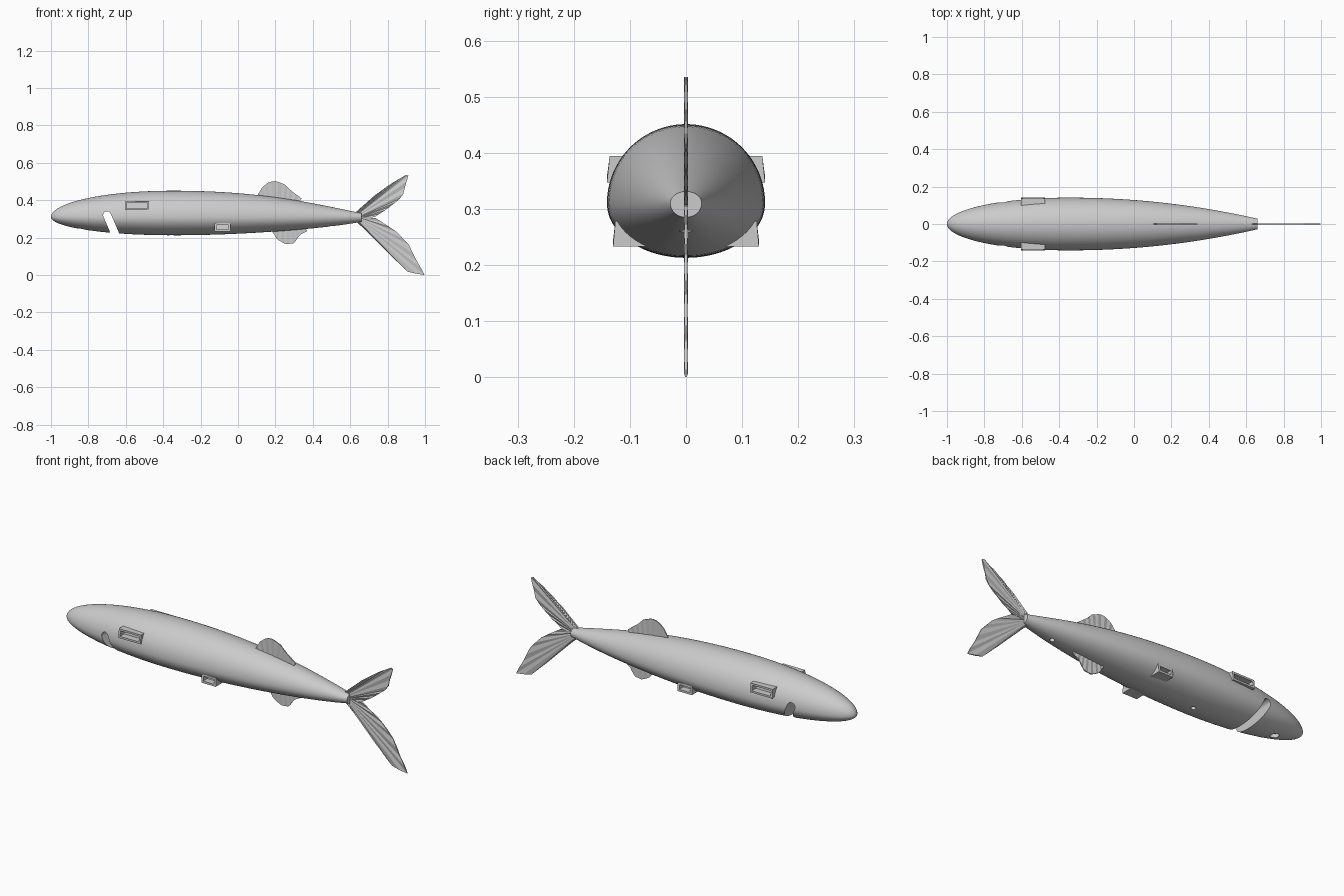
import bpy, bmesh, math
from mathutils import Vector, Matrix

cube = bpy.data.objects.get("Cube")
if cube:
    bpy.data.objects.remove(cube, do_unlink=True)

grey = bpy.data.materials.new("plain_grey")
grey.use_nodes = True
COLOUR = (0.6, 0.6, 0.6, 1)
grey.diffuse_color = COLOUR
grey.node_tree.nodes["Principled BSDF"].inputs["Base Color"].default_value = COLOUR

AXIS = 0.31          # height of the body's centre line


def finish(bm, name):
    bmesh.ops.recalc_face_normals(bm, faces=bm.faces)
    mesh = bpy.data.meshes.new(name)
    bm.to_mesh(mesh)
    bm.free()
    mesh.materials.append(grey)
    obj = bpy.data.objects.new(name, mesh)
    bpy.context.collection.objects.link(obj)
    return obj


def bridge(bm, a, b):
    n = len(a)
    for i in range(n):
        bm.faces.new((a[i], a[(i + 1) % n], b[(i + 1) % n], b[i]))


def prism(name, outline, y0, y1):
    """Extrude an x-z outline along y."""
    bm = bmesh.new()
    ends = [[bm.verts.new((x, y, z)) for x, z in outline] for y in (y0, y1)]
    for ring in ends:
        bm.faces.new(ring)
    bridge(bm, *ends)
    return finish(bm, name)


# Body: stretched teardrop with a flatter belly
def body_radius(x):
    if x < -0.35:
        return 0.141 * math.sqrt(max(0, 1 - ((x + 0.35) / 0.65) ** 2))
    return 0.141 - 0.113 * ((x + 0.35) / 1.01) ** 2.05


def build_body(sides=96):
    nose = [-0.35 - 0.65 * math.cos(math.pi / 2 * i / 24) for i in range(1, 24)]
    rear = [-0.35 + 1.01 * i / 28 for i in range(29)]
    bm = bmesh.new()
    tip = bm.verts.new((-1, 0, AXIS))
    rings = []
    for x in nose + rear:
        r = body_radius(x)
        t = max(0, (x + 0.35) / 1.01)
        up, down = r * (1 - 0.25 * t ** 4), r * (0.69 + 0.21 * t ** 4)
        ring = []
        for k in range(sides):
            a = math.tau * k / sides
            s = math.sin(a)
            ring.append(bm.verts.new((x, r * math.cos(a), AXIS + s * (up if s > 0 else down))))
        rings.append(ring)
    for a, b in zip(rings, rings[1:]):
        bridge(bm, a, b)
    for k in range(sides):
        bm.faces.new((tip, rings[0][k], rings[0][(k + 1) % sides]))
    bm.faces.new(rings[-1])
    return finish(bm, "body")


def cut(target, cutter):
    cutter.hide_render = True
    mod = target.modifiers.new("cut", "BOOLEAN")
    mod.operation = "DIFFERENCE"
    mod.solver = "EXACT"
    mod.object = cutter
    bpy.context.view_layer.objects.active = target
    bpy.ops.object.modifier_apply(modifier=mod.name)
    bpy.data.objects.remove(cutter, do_unlink=True)


body = build_body()

# Slanted slot with a round upper end, right through the chin
top, low = Vector((-0.70, 0.32)), Vector((-0.635, 0.17))
along = (top - low).normalized()
side = Vector((along.y, -along.x))
slot = [top + 0.021 * (side * math.cos(a) + along * math.sin(a))
        for a in (math.pi * i / 16 for i in range(17))]
slot += [low - 0.021 * side, low + 0.021 * side]
cut(body, prism("slot_cutter", slot, -0.3, 0.3))

# Round sockets along the belly
for x, r, z in ((-0.84, 0.022, 0.24), (-0.355, 0.012, 0.21), (0.49, 0.012, 0.26)):
    bm = bmesh.new()
    bmesh.ops.create_cone(bm, cap_ends=True, segments=24, radius1=r, radius2=r, depth=0.06,
                          matrix=Matrix.Translation((x, 0, z)))
    cut(body, finish(bm, "socket_cutter"))


# Side vents: protruding frames with a recess
def vent(name, sign, x0, x1, z0, z1, y_in, y_low, y_high, rim, depth):
    def loop(bm, inset, y0, y1):
        a, b, c, d = x0 + inset, x1 - inset, z0 + inset, z1 - inset
        return [bm.verts.new((x, sign * y, z)) for x, y, z in
                ((a, y0, c), (b, y0, c), (b, y1, d), (a, y1, d))]
    bm = bmesh.new()
    back = loop(bm, 0, y_in, y_in)
    front = loop(bm, 0, y_low, y_high)
    lip = loop(bm, rim, y_low, y_high)
    floor = loop(bm, rim, y_low - depth, y_high - depth)
    for a, b in ((back, front), (front, lip), (lip, floor)):
        bridge(bm, a, b)
    bm.faces.new(back)
    bm.faces.new(floor)
    finish(bm, name)
    # Clear the body skin out of the recess
    e = rim * 0.6
    hole = [(x0 + e, z0 + e), (x1 - e, z0 + e), (x1 - e, z1 - e), (x0 + e, z1 - e)]
    y_floor = min(y_low, y_high) - depth - 0.003
    cut(body, prism("vent_cutter", hole, sign * y_floor, sign * 0.3))


for label, sign in (("front", -1), ("back", 1)):
    vent(label + "_upper_vent", sign, -0.605, -0.475, 0.347, 0.394,
         0.09, 0.141, 0.136, 0.01, 0.035)
    vent(label + "_lower_vent", sign, -0.125, -0.04, 0.233, 0.278,
         0.065, 0.13, 0.126, 0.011, 0.035)

bpy.ops.object.select_all(action="DESELECT")
body.select_set(True)
bpy.context.view_layer.objects.active = body
bpy.ops.object.shade_smooth_by_angle(angle=math.radians(30))


# Fins: thin corrugated fans with rays from a root line to an outer edge
def along_path(points, t):
    pts = [Vector(p) for p in points]
    lengths = [(b - a).length for a, b in zip(pts, pts[1:])]
    d = t * sum(lengths)
    for a, b, size in zip(pts, pts[1:], lengths):
        if d <= size:
            return a.lerp(b, d / size)
        d -= size
    return pts[-1]


def fin(name, root, edge, rays):
    bm = bmesh.new()
    rows = []
    n = rays * 2
    for i in range(n + 1):
        p, q = along_path(root, i / n), along_path(edge, i / n)
        y = 0.0038 if i % 2 == 0 else 0.0014
        rows.append([bm.verts.new(v) for v in ((p.x, -y, p.y), (q.x, -y, q.y),
                                               (q.x, y, q.y), (p.x, y, p.y))])
    for a, b in zip(rows, rows[1:]):
        bridge(bm, a, b)
    bm.faces.new(rows[0])
    bm.faces.new(rows[-1])
    finish(bm, name)


fin("upper_tail_fin", [(0.62, 0.328), (0.65, 0.30)],
    [(0.73, 0.425), (0.82, 0.49), (0.915, 0.545), (0.895, 0.48), (0.88, 0.42),
     (0.80, 0.355), (0.73, 0.31)], 8)
fin("lower_tail_fin", [(0.65, 0.31), (0.62, 0.295)],
    [(0.735, 0.305), (0.845, 0.235), (0.915, 0.16), (0.945, 0.095), (1, 0),
     (0.91, 0.015), (0.785, 0.135), (0.68, 0.25)], 9)
fin("dorsal_fin", [(0.11, 0.40), (0.32, 0.38)],
    [(0.10, 0.42), (0.13, 0.47), (0.165, 0.497), (0.20, 0.503), (0.25, 0.485),
     (0.285, 0.45), (0.34, 0.41)], 8)
fin("belly_fin", [(0.19, 0.25), (0.35, 0.27)],
    [(0.185, 0.23), (0.21, 0.19), (0.255, 0.165), (0.30, 0.17), (0.33, 0.215),
     (0.37, 0.235)], 7)
